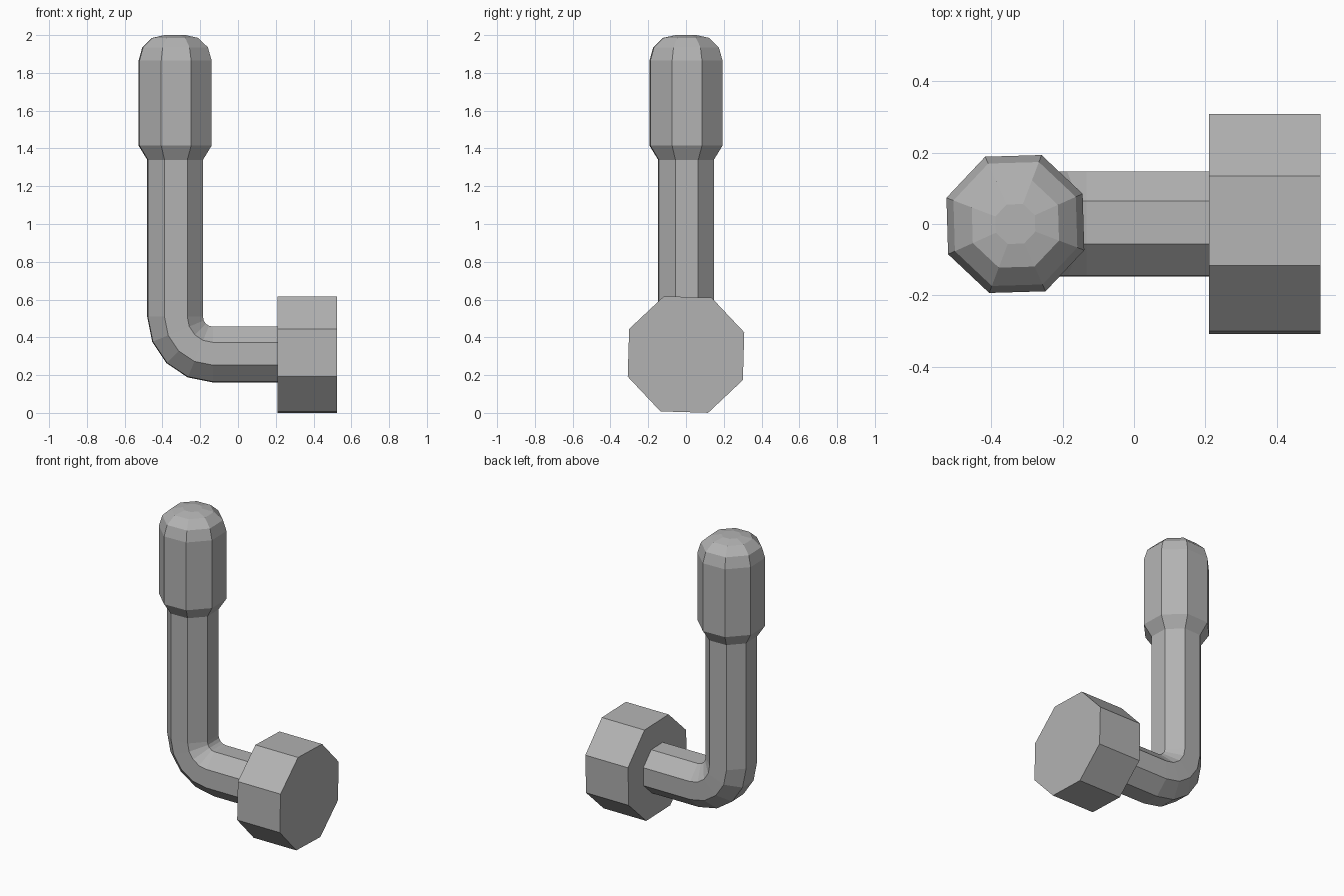
import bpy
from math import sin, cos, radians
from mathutils import Vector

if "Cube" in bpy.data.objects:
    bpy.data.objects.remove(bpy.data.objects["Cube"])

SIDES = 8
TWIST = radians(22.5 + 1.7)   # octagons sit almost flat, with a slight twist
AXIS_X, AXIS_Z = -0.333, 0.309  # axes of the upright and of the arm
BEND = 0.2

grey = bpy.data.materials.new("plain grey")
grey.use_nodes = True
grey.diffuse_color = (0.45, 0.45, 0.45, 1)
grey.node_tree.nodes["Principled BSDF"].inputs["Base Color"].default_value = (0.45, 0.45, 0.45, 1)


def loft(name, rings, cap_start, cap_end):
    """Join octagonal rings given as (centre, turn from arm to upright, radius)."""
    verts, faces = [], []
    for centre, turn, radius in rings:
        inner = Vector((sin(turn), 0, cos(turn)))
        side = Vector((0, 1, 0))
        for k in range(SIDES):
            a = TWIST + radians(360 / SIDES) * k
            verts.append(Vector(centre) + radius * (cos(a) * inner + sin(a) * side))
    for i in range(len(rings) - 1):
        for k in range(SIDES):
            a, b = i * SIDES + k, i * SIDES + (k + 1) % SIDES
            faces.append((a, b, b + SIDES, a + SIDES))
    if cap_start:
        faces.append(tuple(reversed(range(SIDES))))
    if cap_end:
        faces.append(tuple(range(len(verts) - SIDES, len(verts))))
    mesh = bpy.data.meshes.new(name)
    mesh.from_pydata(verts, [], faces)
    mesh.materials.append(grey)
    obj = bpy.data.objects.new(name, mesh)
    bpy.context.collection.objects.link(obj)
    return obj


# Bent shaft: short arm, four-step elbow, long upright
UP = radians(90)
shaft = [((0.21, 0, AXIS_Z), 0, 0.158)]
for i in range(5):
    t = UP * i / 4
    centre = (AXIS_X + BEND * (1 - sin(t)), 0, AXIS_Z + BEND * (1 - cos(t)))
    shaft.append((centre, t, 0.158))
shaft.append(((AXIS_X, 0, 1.34), UP, 0.158))
loft("bent_shaft", shaft, False, False)

# Grip: flared collar, straight body, rounded top
profile = [(1.34, 0.158), (1.415, 0.207), (1.865, 0.207),
           (1.935, 0.186), (1.985, 0.131), (2.0, 0.06)]
loft("grip", [((AXIS_X, 0, z), UP, r) for z, r in profile], False, True)

# Thick octagonal hub at the end of the arm
loft("hub", [((x, 0, AXIS_Z), 0, 0.33) for x in (0.523, 0.21)], True, True)
